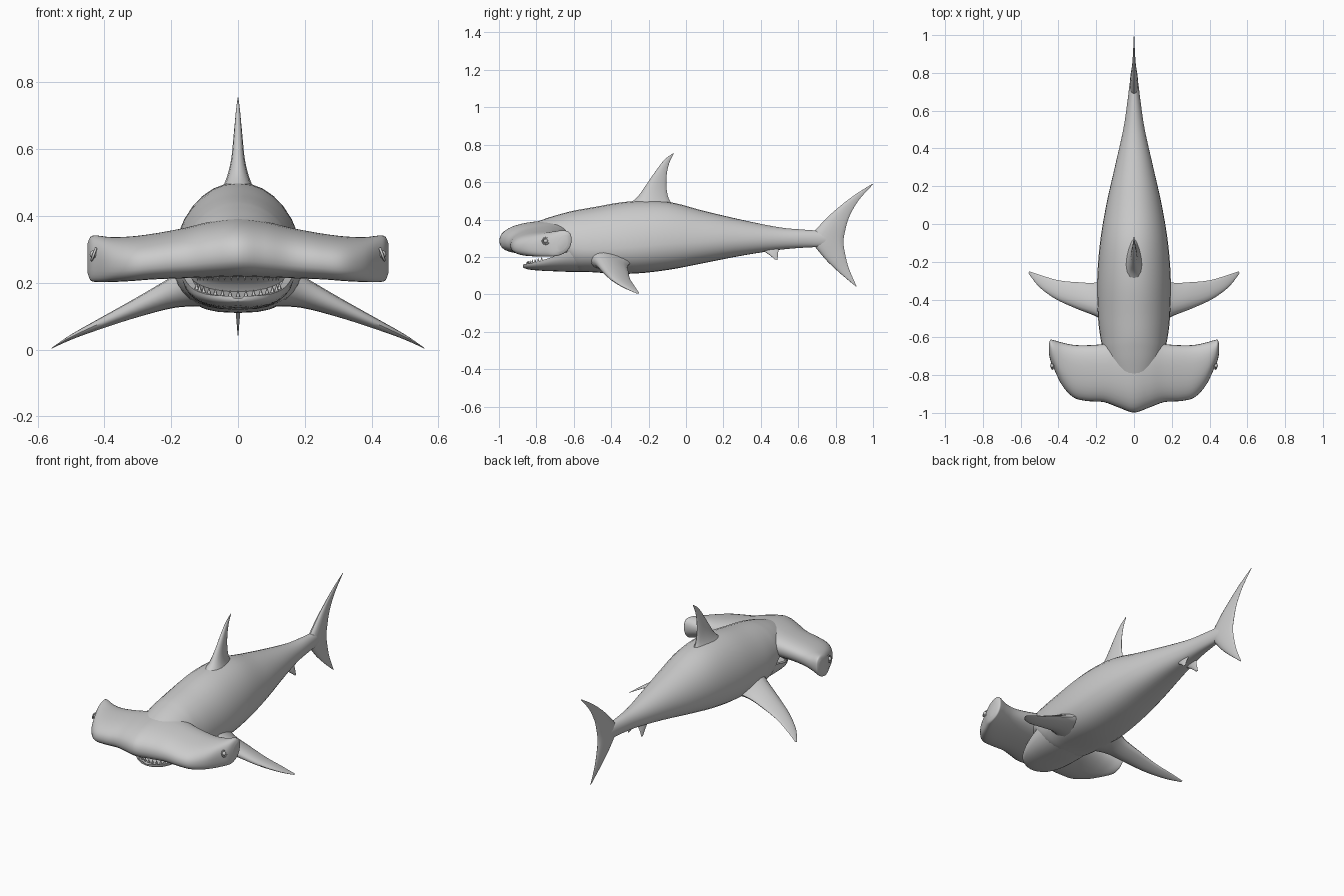
import bpy, bmesh
from math import sin, cos, pi, radians
from mathutils import Vector, Matrix

if "Cube" in bpy.data.objects:
    bpy.data.objects.remove(bpy.data.objects["Cube"], do_unlink=True)

GREY = (0.6, 0.6, 0.6, 1)
skin = bpy.data.materials.new("shark_grey")
skin.use_nodes = True
skin.diffuse_color = GREY
skin.node_tree.nodes["Principled BSDF"].inputs["Base Color"].default_value = GREY


def finish(name, bm, mirrored=False, angle=50):
    bmesh.ops.recalc_face_normals(bm, faces=bm.faces)
    mesh = bpy.data.meshes.new(name)
    bm.to_mesh(mesh)
    bm.free()
    mesh.materials.append(skin)
    obj = bpy.data.objects.new(name, mesh)
    bpy.context.collection.objects.link(obj)
    if mirrored:
        obj.modifiers.new("Mirror", 'MIRROR')
    bpy.ops.object.select_all(action='DESELECT')
    obj.select_set(True)
    bpy.context.view_layer.objects.active = obj
    bpy.ops.object.shade_smooth_by_angle(angle=radians(angle))
    return obj


def resample(rows, steps=5):
    """Smooth curve through rows of numbers."""
    out = []
    for i in range(len(rows) - 1):
        quad = [rows[max(i - 1, 0)], rows[i], rows[i + 1], rows[min(i + 2, len(rows) - 1)]]
        for s in range(steps):
            t = s / steps
            out.append([b + t / 2 * (c - a + t * (2*a - 5*b + 4*c - d + t * (3*(b - c) + d - a)))
                        for a, b, c, d in zip(*quad)])
    return out + [list(rows[-1])]


def loft(name, rings, **options):
    bm = bmesh.new()
    loops = [[bm.verts.new(p) for p in ring] for ring in rings]
    for one, two in zip(loops, loops[1:]):
        for k in range(len(one)):
            n = (k + 1) % len(one)
            bm.faces.new((one[k], one[n], two[n], two[k]))
    bm.faces.new(loops[0])
    bm.faces.new(loops[-1])
    return finish(name, bm, **options)


def power(v, p):
    return abs(v) ** p * (1 if v > 0 else -1)


ANGLES = [2 * pi * k / 32 for k in range(32)]


# Body: y, half width, top, widest height, bottom
body = [(-.96, .03, .31, .28, .25), (-.9, .08, .35, .28, .23), (-.75, .14, .405, .28, .222),
        (-.66, .165, .432, .27, .205), (-.6, .178, .447, .25, .13), (-.5, .19, .465, .24, .118),
        (-.3, .195, .497, .25, .11), (-.1, .18, .495, .27, .13), (.1, .147, .445, .28, .168),
        (.3, .102, .398, .29, .207), (.5, .057, .358, .295, .238), (.64, .036, .345, .297, .25),
        (.75, .022, .335, .295, .255), (.83, .006, .3, .285, .27)]


def body_ring(y, w, top, mid, bottom):
    return [(w * (cos(a) if sin(a) > 0 else power(cos(a), .75)), y,
             mid + sin(a) * (top - mid if sin(a) > 0 else mid - bottom)) for a in ANGLES]


loft("body", [body_ring(*r) for r in resample(body)])

# Hammer head: x, front, back, top, bottom
half = [(0, -.998, -.6, .39, .222), (.08, -.972, -.615, .38, .22), (.16, -.943, -.635, .36, .218),
        (.25, -.937, -.642, .343, .215), (.32, -.918, -.64, .334, .21), (.38, -.855, -.628, .332, .207),
        (.425, -.765, -.615, .337, .207), (.442, -.725, -.613, .332, .213), (.45, -.69, -.63, .312, .235)]
hammer = [(-r[0],) + r[1:] for r in half[:0:-1]] + half


def hammer_ring(x, front, back, top, bottom):
    ring = []
    for a in ANGLES:
        c = power(cos(a), .85)
        z = (top + bottom) / 2 + (top - bottom) / 2 * power(sin(a), .85)
        ring.append((x, (front + back) / 2 + (back - front) / 2 * c, z + .02 * c))
    return ring


loft("hammer_head", [hammer_ring(*r) for r in resample(hammer)])

# Lower jaw: y, half width, rim height, outer depth
jaw = [(-.872, .02, .16, .015), (-.86, .06, .162, .024), (-.83, .1, .167, .036),
       (-.77, .135, .182, .056), (-.7, .156, .205, .082), (-.62, .168, .23, .11), (-.54, .17, .24, .12)]


def jaw_ring(y, w, rim, depth):
    arc = [pi * k / 16 for k in range(17)]
    outer = [(w * power(cos(a), .8), y, rim - depth * power(sin(a), .9)) for a in arc]
    inner = [(w * .86 * cos(a), y, rim - depth * .5 * sin(a)) for a in reversed(arc)]
    return outer + inner


loft("lower_jaw", [jaw_ring(*r) for r in resample(jaw, 3)])


# Rows of small teeth along both jaws
def teeth(name, count, width, y, reach, z, rise, direction):
    bm = bmesh.new()
    for k in range(count):
        a = radians(-75 + 150 * k / (count - 1))
        spot = Vector((width * sin(a), y - reach * cos(a), z + rise * (1 - cos(a))))
        turn = Matrix.Rotation(0 if direction > 0 else pi, 4, 'X')
        bmesh.ops.create_cone(bm, cap_ends=True, segments=5, radius1=.008, radius2=0,
                              depth=.022, matrix=Matrix.Translation(spot) @ turn)
    finish(name, bm, angle=30)


teeth("upper_teeth", 17, .125, -.72, .13, .216, 0, -1)
teeth("lower_teeth", 15, .128, -.745, .105, .168, .03, 1)


# Fins: leading xyz, trailing xyz, half thickness
def fin(name, rows, thick_axis, mirrored=False):
    rings = []
    for r in resample(rows):
        lead, trail = Vector(r[:3]), Vector(r[3:6])
        rings.append([lead.lerp(trail, (1 - cos(a)) / 2)
                      + Vector(thick_axis) * r[6] * sin(a) * (1 + .35 * cos(a)) for a in ANGLES[::2]])
    loft(name, rings, mirrored=mirrored)


fin("dorsal_fin", [(0, -.34, .46, 0, -.02, .44, .06), (0, -.265, .515, 0, -.08, .49, .035),
                   (0, -.22, .575, 0, -.102, .55, .02), (0, -.165, .655, 0, -.104, .63, .012),
                   (0, -.115, .72, 0, -.09, .70, .006), (0, -.068, .755, 0, -.066, .752, .001)], (1, 0, 0))
fin("pectoral_fin", [(.12, -.54, .2, .12, -.28, .18, .06), (.2, -.49, .175, .2, -.31, .155, .04),
                     (.3, -.45, .13, .3, -.308, .12, .026), (.41, -.4, .08, .4, -.298, .08, .015),
                     (.5, -.335, .038, .49, -.272, .04, .007),
                     (.558, -.262, .004, .555, -.25, .006, .001)], (.25, 0, 1), True)
fin("pelvic_fin", [(.02, .38, .25, .02, .5, .26, .012), (.035, .44, .215, .035, .492, .22, .008),
                   (.045, .475, .186, .045, .49, .184, .002)], (1, 0, 0), True)
fin("tail_fin", [(0, .998, .592, 0, 1, .588, .001), (0, .9, .53, 0, .925, .505, .005),
                 (0, .81, .46, 0, .875, .42, .01), (0, .73, .385, 0, .852, .345, .018),
                 (0, .67, .3, 0, .842, .28, .022), (0, .73, .205, 0, .852, .21, .016),
                 (0, .81, .125, 0, .872, .135, .008), (0, .908, .042, 0, .912, .043, .001)], (1, 0, 0))

# Eyes: a ball inside a raised rim
EYE = Matrix.Translation((.432, -.75, .285)) @ Matrix.Rotation(radians(70), 4, 'Y')
bm = bmesh.new()
bmesh.ops.create_uvsphere(bm, u_segments=16, v_segments=10, radius=.012, matrix=EYE)
finish("eye", bm, mirrored=True)
rim = []
for k in range(17):
    t = 2 * pi * k / 16
    rim.append([EYE @ Vector(((.018 + .004 * cos(a)) * cos(t), (.018 + .004 * cos(a)) * sin(t),
                              .004 * sin(a))) for a in ANGLES[::4]])
loft("eye_rim", rim, mirrored=True)
